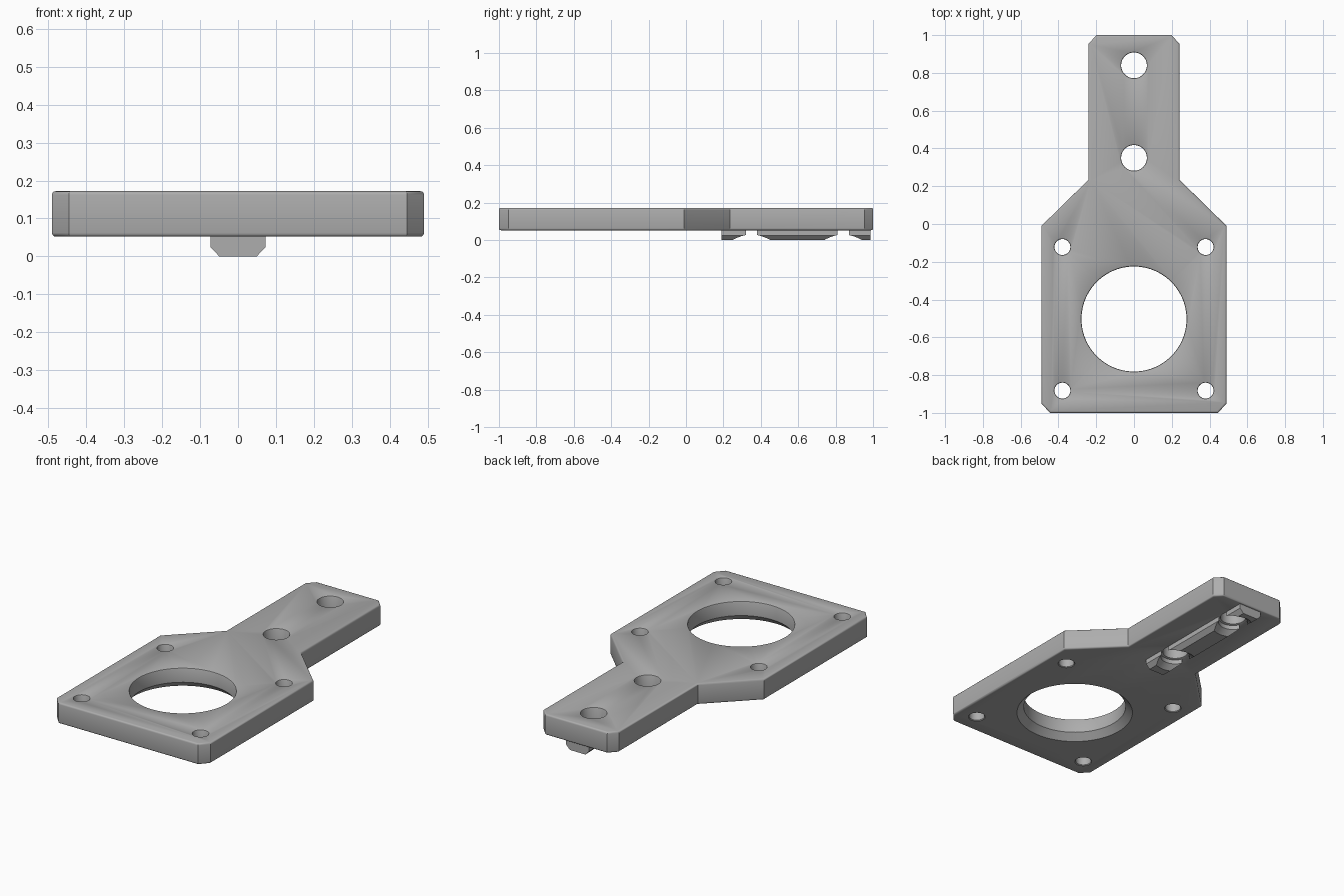
import bpy, bmesh, math

if "Cube" in bpy.data.objects:
    bpy.data.objects.remove(bpy.data.objects["Cube"], do_unlink=True)

BOTTOM, TOP, ROUND = 0.052, 0.172, 0.01

grey = bpy.data.materials.new("plain grey")
grey.use_nodes = True
colour = (0.42, 0.42, 0.42, 1)
grey.diffuse_color = colour
grey.node_tree.nodes["Principled BSDF"].inputs["Base Color"].default_value = colour


def add_object(name, bm):
    bmesh.ops.recalc_face_normals(bm, faces=bm.faces)
    mesh = bpy.data.meshes.new(name)
    bm.to_mesh(mesh)
    bm.free()
    mesh.materials.append(grey)
    obj = bpy.data.objects.new(name, mesh)
    bpy.context.collection.objects.link(obj)
    return obj


def prism(points, shift):
    """Extrude a closed outline along a vector."""
    bm = bmesh.new()
    face = bm.faces.new([bm.verts.new(p) for p in points])
    new = bmesh.ops.extrude_face_region(bm, geom=[face])["geom"]
    verts = [v for v in new if isinstance(v, bmesh.types.BMVert)]
    bmesh.ops.translate(bm, vec=shift, verts=verts)
    return bm


def turned_cutter(x, y, profile, sides):
    """Solid of revolution from (radius, height) pairs, used to cut holes."""
    bm = bmesh.new()
    rings = []
    for r, z in profile:
        angles = [math.tau * i / sides for i in range(sides)]
        rings.append([bm.verts.new((x + r * math.cos(a), y + r * math.sin(a), z))
                      for a in angles])
    for low, high in zip(rings, rings[1:]):
        for i in range(sides):
            j = (i + 1) % sides
            bm.faces.new((low[i], low[j], high[j], high[i]))
    bm.faces.new(rings[0][::-1])
    bm.faces.new(rings[-1])
    return add_object("hole_cutter", bm)


def cut(obj, cutter):
    mod = obj.modifiers.new("hole", "BOOLEAN")
    mod.operation = "DIFFERENCE"
    mod.solver = "EXACT"
    mod.object = cutter
    cutter.hide_render = True
    bpy.context.view_layer.objects.active = obj
    bpy.ops.object.modifier_apply(modifier=mod.name)
    bpy.data.objects.remove(cutter, do_unlink=True)


def hole_profile(r, rim, flare, depth):
    """Plain bore with a softened top rim and a chamfered lower rim."""
    return [(r + flare, BOTTOM - 0.1), (r + flare, BOTTOM), (r, BOTTOM + depth),
            (r, TOP - rim), (r + rim * 0.3, TOP - rim * 0.4),
            (r + rim, TOP), (r + rim, TOP + 0.1)]


# Plate: right half of the outline, mirrored, then rounded top and bottom rims
half = [(0.445, -1), (0.49, -0.95), (0.49, -0.01), (0.24, 0.235),
        (0.24, 0.955), (0.198, 1)]
outline = half + [(-x, y) for x, y in reversed(half)]
bm = prism([(x, y, BOTTOM) for x, y in outline], (0, 0, TOP - BOTTOM))
rims = [e for e in bm.edges if abs(e.verts[0].co.z - e.verts[1].co.z) < 0.001]
bmesh.ops.bevel(bm, geom=rims, offset=ROUND, segments=3, profile=0.5, affect="EDGES")
plate = add_object("mounting_plate", bm)

# Large centre opening, chamfered on the underside
cut(plate, turned_cutter(0, -0.503, hole_profile(0.278, 0.007, 0.037, 0.037), 96))

# Four corner screw holes
for x in (-0.379, 0.379):
    for y in (-0.122, -0.882):
        cut(plate, turned_cutter(x, y, hole_profile(0.042, 0.006, 0.004, 0.004), 40))

# Alignment rail under the arm, with chamfered lower edges
section = [(0.073, BOTTOM + 0.004), (0.073, 0.025), (0.049, 0)]
section += [(-x, z) for x, z in reversed(section)]
rail = add_object("alignment_rail", prism([(x, 0.19, z) for x, z in section], (0, 0.797, 0)))

# Two arm holes that widen through the rail
for y in (0.35, 0.84):
    cut(plate, turned_cutter(0, y, hole_profile(0.068, 0.006, 0.008, 0.004), 48))
    flared = [(0.112, -0.05), (0.112, 0), (0.079, 0.027), (0.079, 0.2)]
    cut(rail, turned_cutter(0, y, flared, 48))

# Smooth bores and rims while keeping hard edges
for obj in (plate, rail):
    bpy.ops.object.select_all(action="DESELECT")
    obj.select_set(True)
    bpy.context.view_layer.objects.active = obj
    bpy.ops.object.shade_smooth_by_angle(angle=math.radians(32))
